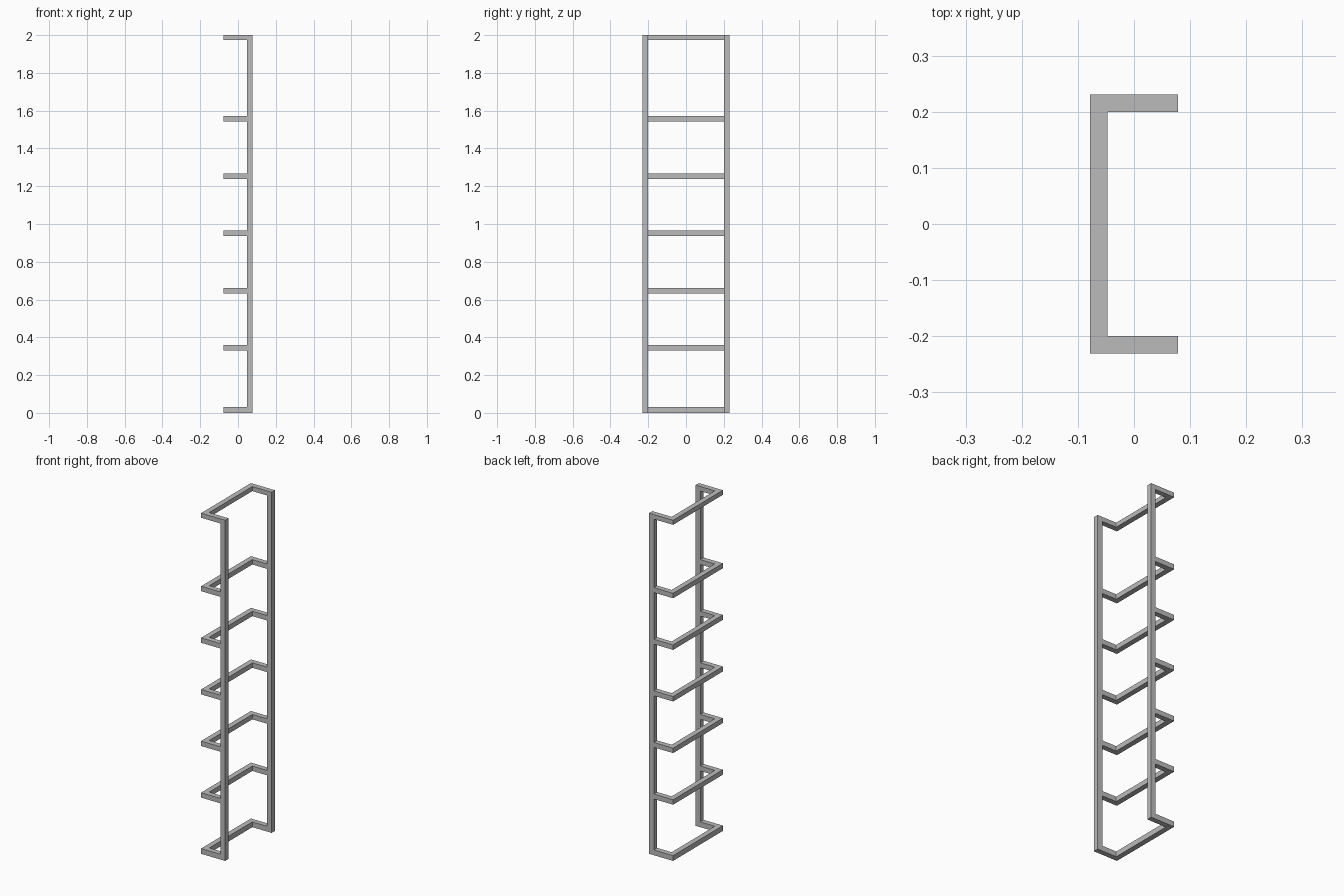
import bpy
import bmesh

cube = bpy.data.objects.get("Cube")
if cube:
    bpy.data.objects.remove(cube, do_unlink=True)

metal = bpy.data.materials.new("grey_metal")
metal.use_nodes = True
GREY = (0.5, 0.5, 0.5, 1.0)
metal.diffuse_color = GREY
metal.node_tree.nodes["Principled BSDF"].inputs["Base Color"].default_value = GREY

DEPTH = 0.078      # half extent in x
WIDTH = 0.231      # half extent in y
BAR = 0.031        # bar thickness
HEIGHT = 2.0


def prism(name, outline, bottom, top):
    """Extrude a flat outline upward between two heights."""
    bm = bmesh.new()
    face = bm.faces.new([bm.verts.new((x, y, bottom)) for x, y in outline])
    new = bmesh.ops.extrude_face_region(bm, geom=[face])["geom"]
    verts = [v for v in new if isinstance(v, bmesh.types.BMVert)]
    bmesh.ops.translate(bm, verts=verts, vec=(0, 0, top - bottom))
    bmesh.ops.recalc_face_normals(bm, faces=bm.faces)
    mesh = bpy.data.meshes.new(name)
    bm.to_mesh(mesh)
    bm.free()
    mesh.materials.append(metal)
    obj = bpy.data.objects.new(name, mesh)
    bpy.context.collection.objects.link(obj)
    return obj


# Upright posts
inner_x, inner_y = DEPTH - BAR, WIDTH - BAR
for name, side in (("front_post", -1), ("back_post", 1)):
    prism(name, [(inner_x, side * inner_y), (DEPTH, side * inner_y),
                 (DEPTH, side * WIDTH), (inner_x, side * WIDTH)], 0, HEIGHT)

# U-shaped rungs butting against the posts
u_shape = [(inner_x, -WIDTH), (inner_x, -inner_y), (-inner_x, -inner_y),
           (-inner_x, inner_y), (inner_x, inner_y), (inner_x, WIDTH),
           (-DEPTH, WIDTH), (-DEPTH, -WIDTH)]
prism("bottom_rung", u_shape, 0, BAR)
for i in range(5):
    low = 0.33 + i * 0.303
    prism(f"rung_{i + 1}", u_shape, low, low + 0.029)
prism("top_rung", u_shape, HEIGHT - 0.027, HEIGHT)
